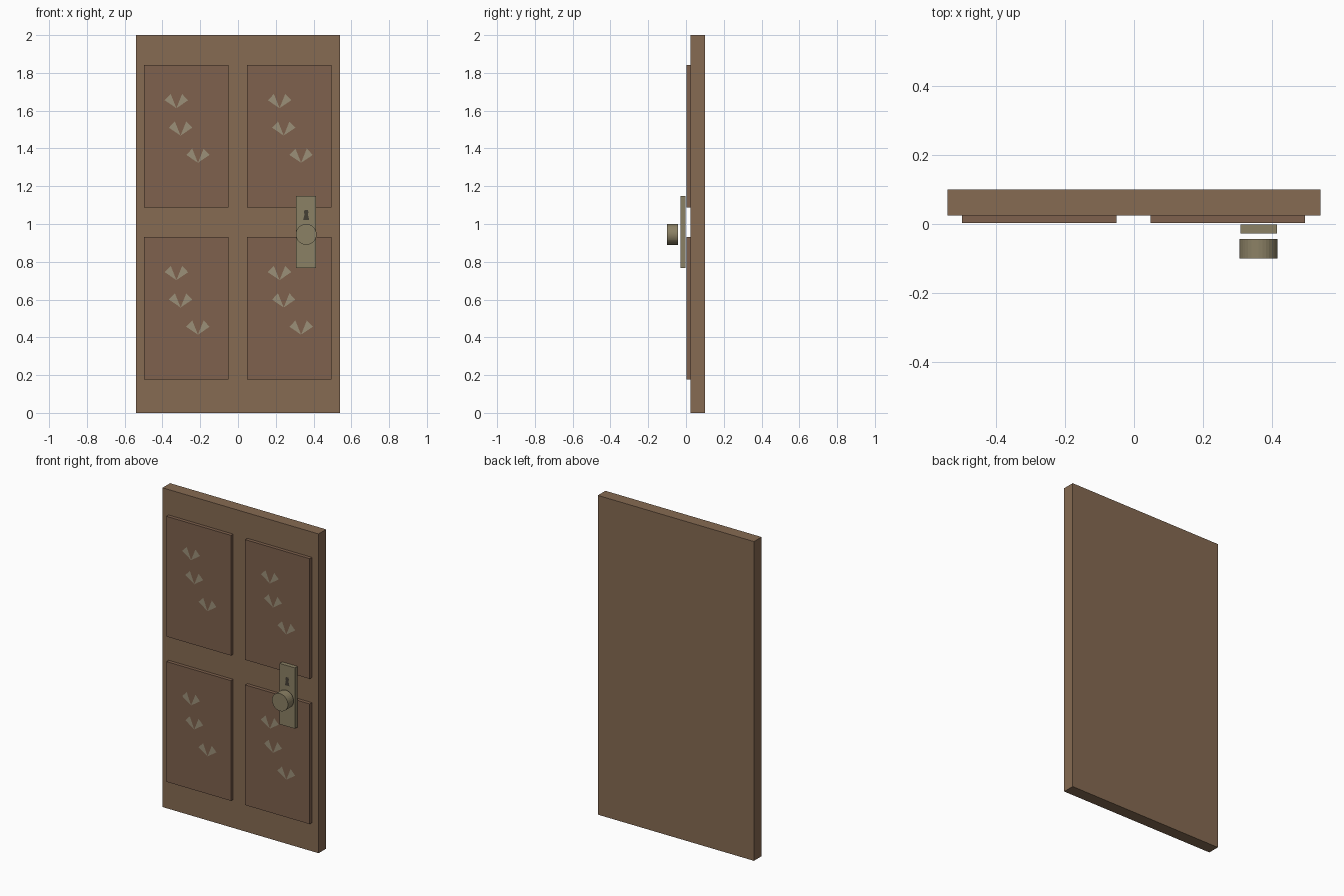
import bpy, math

if "Cube" in bpy.data.objects:
    bpy.data.objects.remove(bpy.data.objects["Cube"])


def material(name, rgb):
    m = bpy.data.materials.new(name)
    m.diffuse_color = (*rgb, 1)
    m.use_nodes = True
    m.node_tree.nodes["Principled BSDF"].inputs["Base Color"].default_value = m.diffuse_color
    return m


wood = material("wood", (0.24, 0.145, 0.085))
panel_wood = material("panel_wood", (0.21, 0.12, 0.075))
leaf_paint = material("leaf_paint", (0.33, 0.28, 0.19))
brass = material("brass", (0.26, 0.22, 0.13))
dark = material("dark", (0.06, 0.05, 0.035))


def box(name, x, y, z, mat):
    """Box from (min, max) ranges on each axis."""
    bpy.ops.mesh.primitive_cube_add(size=1, location=[sum(r) / 2 for r in (x, y, z)])
    o = bpy.context.object
    o.name = name
    o.scale = [r[1] - r[0] for r in (x, y, z)]
    bpy.ops.object.transform_apply(location=False, rotation=False, scale=True)
    o.data.materials.append(mat)
    return o


def flat_shape(name, polys, y, mat):
    """Flat front-facing polygons (counter-clockwise x, z outlines) at depth y."""
    verts, faces = [], []
    for p in polys:
        faces.append(range(len(verts), len(verts) + len(p)))
        verts += [(px, y, pz) for px, pz in p]
    me = bpy.data.meshes.new(name)
    me.from_pydata(verts, [], [list(f) for f in faces])
    me.materials.append(mat)
    o = bpy.data.objects.new(name, me)
    bpy.context.collection.objects.link(o)
    return o


# Door slab
box("door_slab", (-0.541, 0.541), (0.025, 0.1), (0, 2), wood)

# Four raised panels, each with three pairs of painted leaves
leaf_tips = [(0.172, 0.525), (0.194, 0.38), (0.286, 0.236)]
for row, z in (("lower", 0.178), ("upper", 1.088)):
    for side, x in (("left", -0.498), ("right", 0.048)):
        box(f"{row}_{side}_panel", (x, x + 0.447), (0.003, 0.025), (z, z + 0.753), panel_wood)
        polys = []
        for tx, tz in leaf_tips:
            cx, cz = x + tx, z + tz
            polys.append([(cx, cz), (cx - 0.03, cz + 0.075), (cx - 0.062, cz + 0.042)])
            polys.append([(cx, cz), (cx + 0.062, cz + 0.042), (cx + 0.03, cz + 0.075)])
        flat_shape(f"{row}_{side}_leaves", polys, 0.001, leaf_paint)

# Lock plate
box("lock_plate", (0.308, 0.414), (-0.028, -0.002), (0.766, 1.147), brass)

# Keyhole
kx, kz = 0.361, 1.022
flat_shape("keyhole", [[(kx - 0.016, kz), (kx + 0.016, kz), (kx + 0.009, kz + 0.028),
                        (kx + 0.012, kz + 0.04), (kx + 0.009, kz + 0.052),
                        (kx - 0.009, kz + 0.052), (kx - 0.012, kz + 0.04),
                        (kx - 0.009, kz + 0.028)]], -0.029, dark)

# Door knob
bpy.ops.mesh.primitive_cylinder_add(vertices=32, radius=0.055, depth=0.057,
                                    location=(0.361, -0.0715, 0.945),
                                    rotation=(math.pi / 2, 0, 0))
knob = bpy.context.object
knob.name = "door_knob"
knob.data.materials.append(brass)
